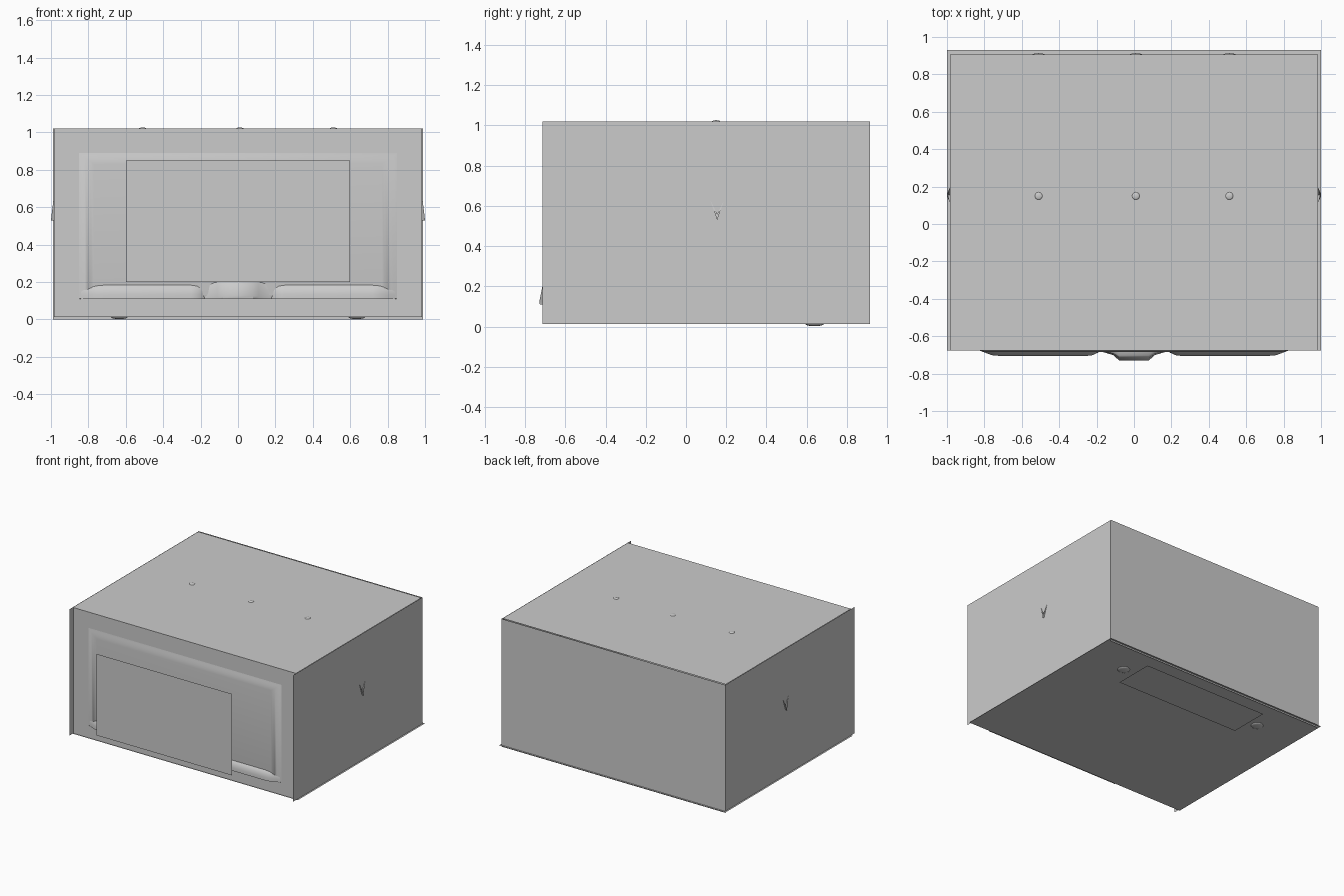
import bpy
import bmesh
import math
from mathutils import Vector

cube = bpy.data.objects.get("Cube")
if cube:
    bpy.data.objects.remove(cube, do_unlink=True)


def finish(name, bm, smooth=False):
    mesh = bpy.data.meshes.new(name)
    bm.to_mesh(mesh)
    bm.free()
    obj = bpy.data.objects.new(name, mesh)
    bpy.context.scene.collection.objects.link(obj)
    if smooth:
        bpy.ops.object.select_all(action='DESELECT')
        obj.select_set(True)
        bpy.context.view_layer.objects.active = obj
        bpy.ops.object.shade_smooth_by_angle(angle=math.radians(40))
    return obj


def sheet(name, axis, level, u, v, sign):
    """Single flat sheet across an axis, facing along sign."""
    bm = bmesh.new()
    corners = []
    for a, b in ((0, 0), (1, 0), (1, 1), (0, 1)):
        p = [u[a], v[b]]
        p.insert(axis, level)
        corners.append(bm.verts.new(p))
    face = bm.faces.new(corners)
    face.normal_update()
    if face.normal[axis] * sign < 0:
        face.normal_flip()
    return finish(name, bm)


def loft(name, rings, cap_start=True, cap_end=True):
    """Skin closed rings of equal length."""
    bm = bmesh.new()
    rows = [[bm.verts.new(p) for p in ring] for ring in rings]
    n = len(rows[0])
    for lower, upper in zip(rows, rows[1:]):
        for i in range(n):
            j = (i + 1) % n
            bm.faces.new((lower[i], lower[j], upper[j], upper[i]))
    if cap_start:
        bm.faces.new(rows[0])
    if cap_end:
        bm.faces.new(rows[-1])
    bmesh.ops.recalc_face_normals(bm, faces=bm.faces)
    return finish(name, bm, True)


def dome(name, centre, normal, radius, height):
    """Shallow screw head standing on a sheet."""
    bm = bmesh.new()
    bmesh.ops.create_uvsphere(bm, u_segments=20, v_segments=10, radius=1)
    low = [v for v in bm.verts if v.co.z < -0.01]
    bmesh.ops.delete(bm, geom=low, context='VERTS')
    bmesh.ops.scale(bm, vec=(radius, radius, height), verts=bm.verts)
    obj = finish(name, bm, True)
    obj.location = centre
    obj.rotation_euler = Vector(normal).to_track_quat('Z', 'Y').to_euler()
    return obj


# Thin casing sheets
FRONT, BACK, TOP, BASE = -0.668, 0.915, 1.02, 0.012
sheet("front_sheet", 1, FRONT, (-0.985, 0.985), (BASE, TOP), -1)
sheet("back_sheet", 1, BACK, (-0.99, 0.99), (0, TOP), 1)
sheet("top_sheet", 2, TOP, (-0.985, 0.985), (-0.675, 0.905), 1)
sheet("bottom_sheet", 2, BASE, (-1, 1), (-0.675, 0.93), -1)
for side, sign in (("left", 1), ("right", -1)):
    sheet(side + "_side_sheet", 0, sign * 0.987, (-0.714, 0.915), (BASE, TOP), sign)

# Floating window and underside plate
sheet("front_window", 1, -0.93, (-0.6, 0.6), (0.2, 0.85), -1)
sheet("underside_plate", 2, 0.002, (-0.55, 0.55), (0.49, 0.81), -1)

# Shallow raised door panel with soft sloping borders
panel_rings = []
for step in range(6):
    t = step / 5
    half = 0.85 - 0.08 * t
    y = FRONT - 0.016 * math.sin(t * math.pi / 2)
    low, high = 0.11 + 0.02 * t, 0.89 - 0.06 * t
    panel_rings.append([(-half, y, low), (half, y, low), (half, y, high), (-half, y, high)])
loft("door_panel", panel_rings, cap_start=False)


def lip(name, profile, stations):
    """Profile of (depth, height) swept along x, its depth easing out at the ends."""
    rings = [[(x, FRONT - depth * s, 0.11 + (z - 0.11) * (0.75 + 0.25 * s))
              for depth, z in profile] for x, s in stations]
    loft(name, rings)


# Rounded lower lips and the central pull
bar = [(0, 0.11), (0.037, 0.11), (0.037, 0.135), (0.033, 0.155),
       (0.025, 0.172), (0.014, 0.185), (0, 0.2)]
for side, sign in (("left", 1), ("right", -1)):
    lip(side + "_lower_lip", bar,
        [(sign * x, s) for x, s in ((0.17, 0.1), (0.19, 0.5), (0.22, 0.9), (0.25, 1),
                                    (0.72, 1), (0.76, 0.9), (0.8, 0.5), (0.84, 0.1))])
pull = [(0, 0.11), (0.059, 0.11), (0.061, 0.125), (0.046, 0.2), (0.035, 0.21), (0, 0.215)]
lip("central_pull", pull, [(-0.18, 0.2), (-0.11, 0.55), (-0.08, 1),
                           (0.08, 1), (0.11, 0.55), (0.18, 0.2)])

# Screw heads on the top, back and underside
for i, x in enumerate((-0.51, 0.01, 0.51)):
    dome(f"top_screw_{i + 1}", (x, 0.15, TOP), (0, 0, 1), 0.02, 0.006)
    dome(f"back_screw_{i + 1}", (x, 0.9, 0.5), (0, 1, 0), 0.04, 0.013)
for side, x in (("left", 0.635), ("right", -0.635)):
    dome(side + "_underside_screw", (x, 0.64, BASE), (0, 0, -1), 0.045, 0.01)

# Small forked hook on each side, deepest at its lower tip
for side, sign in (("left", 1), ("right", -1)):
    bm = bmesh.new()
    for lean in (-1, 1):
        outline = ((0.155, 0.53, 1.0), (0.155, 0.56, 0.996), (0.155 + lean * 0.035, 0.63, 0.988))
        outer = [bm.verts.new((sign * x, y, z)) for y, z, x in outline]
        inner = [bm.verts.new((sign * 0.985, y, z)) for y, z, x in outline]
        bm.faces.new(outer)
        for i in range(3):
            j = (i + 1) % 3
            bm.faces.new((outer[i], outer[j], inner[j], inner[i]))
    bmesh.ops.recalc_face_normals(bm, faces=bm.faces)
    finish(side + "_side_hook", bm)
